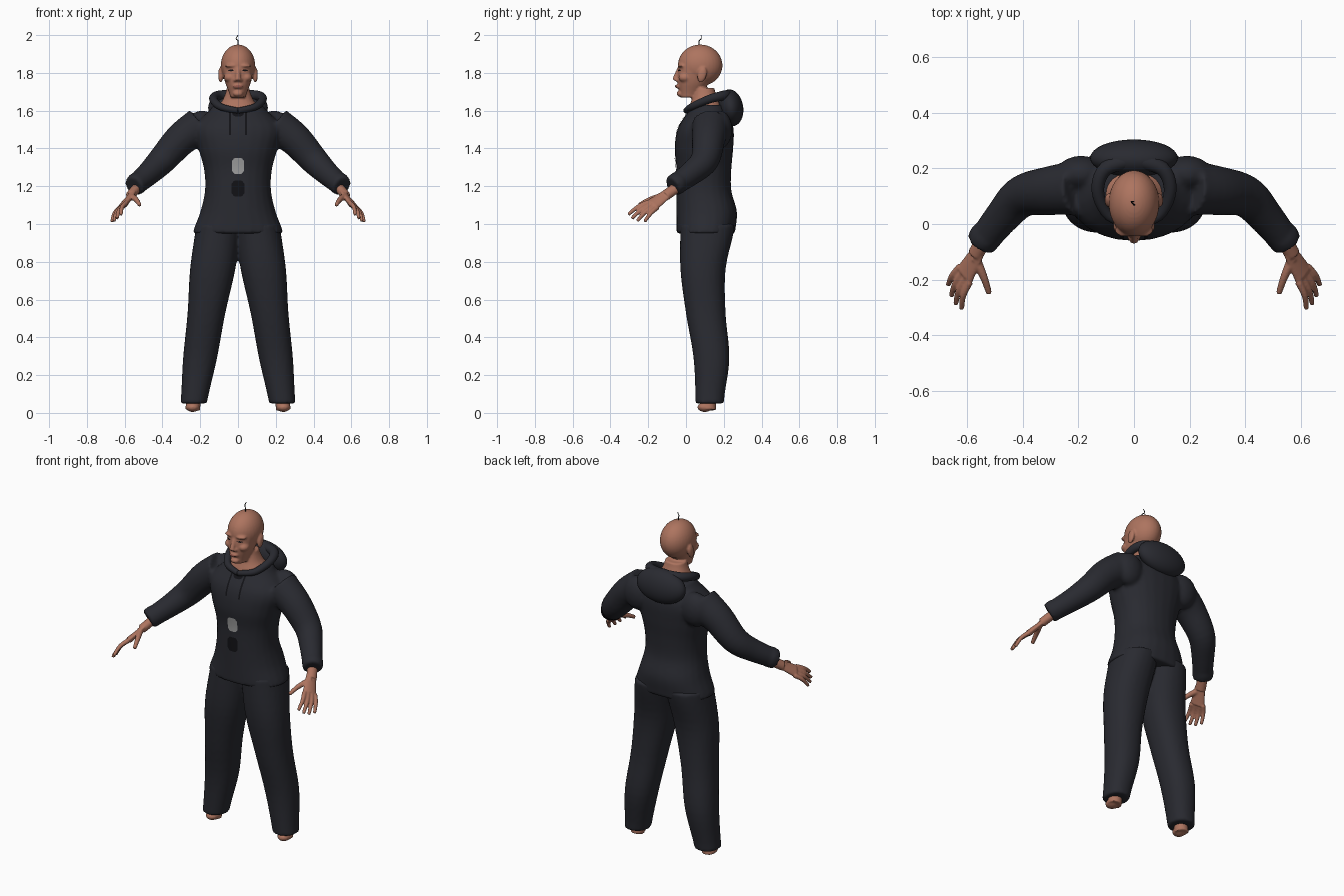
import bpy, bmesh, math
from mathutils import Vector, Matrix

if "Cube" in bpy.data.objects:
    bpy.data.objects.remove(bpy.data.objects["Cube"])


def material(name, *colour):
    mat = bpy.data.materials.new(name)
    mat.use_nodes = True
    mat.diffuse_color = (*colour, 1)
    shader = mat.node_tree.nodes["Principled BSDF"]
    shader.inputs["Base Color"].default_value = (*colour, 1)
    shader.inputs["Roughness"].default_value = .8
    return mat


cloth = material("dark cloth", .022, .023, .03)
skin = material("skin", .42, .175, .115)
lip = material("lip", .3, .1, .075)
black = material("black", .006, .006, .008)
grey = material("grey patch", .35, .35, .35)


def spline(keys, steps=5):
    """Smooth a list of vectors with a Catmull-Rom curve."""
    keys = [Vector(key) for key in keys]
    padded = [keys[0], *keys, keys[-1]]
    curve = []
    for before, start, end, after in zip(padded, keys, keys[1:], padded[3:]):
        leave, arrive = (end - before) / 2, (after - start) / 2
        for step in range(steps):
            t = step / steps
            ease = t * t * (3 - 2 * t)
            curve.append(start.lerp(end, ease) + leave * t * (1 - t) ** 2
                         - arrive * t * t * (1 - t))
    return curve + [keys[-1]]


def bridge(bm, rings, square=1, sides=24):
    """Skin a row of rings, each given as a centre and two half axes."""
    rows = []
    for centre, across, along in rings:
        row = []
        for side in range(sides):
            angle = math.tau * side / sides
            c, s = (math.copysign(abs(wave) ** square, wave)
                    for wave in (math.cos(angle), math.sin(angle)))
            row.append(bm.verts.new(centre + across * c + along * s))
        rows.append(row)
    for low, high in zip(rows, rows[1:]):
        for side in range(sides):
            bm.faces.new((low[side - 1], low[side], high[side], high[side - 1]))
    bm.faces.new(rows[0])
    bm.faces.new(rows[-1])


def stack(bm, bottom, top, widths, fronts, backs, lean=(0, 0)):
    """Body part from evenly spaced level sections; lean moves its centre in x."""
    rings = []
    shape = spline(list(zip(widths, fronts, backs)))
    for i, (width, front, back) in enumerate(shape):
        t = i / (len(shape) - 1)
        centre = Vector((lean[0] + (lean[1] - lean[0]) * t, (front + back) / 2,
                         bottom + (top - bottom) * t))
        rings.append((centre, Vector((width, 0, 0)), Vector((0, (back - front) / 2, 0))))
    bridge(bm, rings, .9)


def tube(bm, path, start, end, across=(0, 0, 1), flat=1):
    """Limb along a path with a radius that tapers from start to end."""
    points = spline(path)
    last = len(points) - 1
    rings = []
    for i, point in enumerate(points):
        heading = (points[min(i + 1, last)] - points[max(i - 1, 0)]).normalized()
        normal = heading.cross(Vector(across)).normalized()
        radius = start + (end - start) * i / last
        rings.append((point, normal.cross(heading) * radius, normal * radius * flat))
    bridge(bm, rings)


def ball(bm, place, scale, tilt=0):
    matrix = (Matrix.Translation(place) @ Matrix.Rotation(tilt, 4, 'X')
              @ Matrix.Diagonal((*scale, 1)))
    bmesh.ops.create_uvsphere(bm, u_segments=32, v_segments=20, radius=1, matrix=matrix)


def mirror(bm):
    """Copy everything built so far to the other side."""
    copy = bmesh.ops.duplicate(bm, geom=bm.verts[:] + bm.edges[:] + bm.faces[:])["geom"]
    verts = [item for item in copy if isinstance(item, bmesh.types.BMVert)]
    bmesh.ops.scale(bm, vec=(-1, 1, 1), verts=verts)


def finish(name, bm, mat, voxel=0, relax=3):
    """Make the object; a voxel size melts overlapping pieces into one surface."""
    bmesh.ops.recalc_face_normals(bm, faces=bm.faces)
    mesh = bpy.data.meshes.new(name)
    bm.to_mesh(mesh)
    bm.free()
    mesh.materials.append(mat)
    mesh.polygons.foreach_set("use_smooth", [True] * len(mesh.polygons))
    part = bpy.data.objects.new(name, mesh)
    bpy.context.collection.objects.link(part)
    if voxel:
        blend = part.modifiers.new("blend", 'REMESH')
        blend.mode, blend.voxel_size, blend.use_smooth_shade = 'VOXEL', voxel, True
        smooth = part.modifiers.new("relax", 'SMOOTH')
        smooth.factor, smooth.iterations = .5, relax
    return part


def plate(name, x, z, width, height, mat, target, corner=2):
    """Thin patch laid on the front of the target; a low corner value cuts its corners."""
    bm = bmesh.new()
    bmesh.ops.create_grid(bm, x_segments=8, y_segments=10, size=1)
    for vert in bm.verts:
        u, v, _ = vert.co
        cut = min(1, corner / max(abs(u) + abs(v), .1))
        vert.co = (x + u * cut * width / 2, -.4, z + v * cut * height / 2)
    lay = finish(name, bm, mat).modifiers.new("lay", 'SHRINKWRAP')
    lay.target, lay.wrap_method, lay.wrap_mode = target, 'PROJECT', 'ABOVE_SURFACE'
    lay.use_project_y, lay.use_positive_direction, lay.offset = True, True, .004


# Jacket: sleeves, cuffs, shoulder blades, body
bm = bmesh.new()
tube(bm, [(.2, .13, 1.52), (.3, .12, 1.45), (.4, .1, 1.34), (.47, .03, 1.27),
          (.55, -.07, 1.2)], .1, .052)
tube(bm, [(.53, -.04, 1.22), (.55, -.07, 1.2)], .06, .056)
ball(bm, (.19, .18, 1.5), (.09, .065, .1))
mirror(bm)
stack(bm, .95, 1.63, widths=(.24, .2, .175, .18, .21, .23, .13),
      fronts=(-.05, -.05, -.05, -.05, -.06, -.04, .03),
      backs=(.26, .27, .24, .24, .25, .25, .21))
jacket = finish("jacket", bm, cloth, .011)

# Collar and folded hood
bm = bmesh.new()
tube(bm, [(0, 0, 1.6), (.09, .03, 1.62), (.13, .12, 1.66), (.1, .2, 1.68), (0, .23, 1.68)],
     .015, .03)
mirror(bm)
finish("collar", bm, cloth)
bm = bmesh.new()
ball(bm, (0, .237, 1.615), (.158, .066, .098), .15)
finish("hood", bm, cloth)

# Trousers
bm = bmesh.new()
stack(bm, .05, 1, widths=(.07, .09, .1, .12, .12), fronts=(.05, .04, 0, -.03, -.03),
      backs=(.2, .23, .21, .21, .26), lean=(.235, .1))
mirror(bm)
finish("trousers", bm, cloth, .011)

# Feet
bm = bmesh.new()
tube(bm, [(.24, .12, .015), (.23, .12, .12)], .04, .035, across=(0, 1, 0))
ball(bm, (.24, .1, .03), (.036, .04, .025))
mirror(bm)
finish("feet", bm, skin, .006)

# Hands: wrist, palm, fingers spread as a fan, thumb
bm = bmesh.new()
across = Vector((.5, .9, -.4)).normalized()
forward = Vector((.04, -.09, -.075))
knuckles = Vector((.607, -.18, 1.1))
tube(bm, [(.53, -.04, 1.2), (.57, -.11, 1.15)], .03, .03, across, .85)
tube(bm, [(.56, -.1, 1.16), knuckles], .03, .044, across, .42)
for finger in (-1.5, -.5, .5, 1.5):
    root = knuckles + across * finger * .023
    tip = knuckles + across * finger * .035 + forward * (1.05 - .06 * finger ** 2)
    bend = (root + tip) / 2 + Vector((.008, 0, .008))
    tube(bm, [root, bend, tip], .014, .009, across)
tube(bm, [(.57, -.12, 1.15), (.54, -.19, 1.13), (.52, -.25, 1.1)], .018, .01, across)
mirror(bm)
finish("hands", bm, skin, .005, 2)

# Head: ears, brows, cheeks and nostrils in pairs
bm = bmesh.new()
ball(bm, (.092, .085, 1.79), (.013, .024, .042), -.25)
ball(bm, (.034, -.022, 1.838), (.035, .024, .01))
ball(bm, (.045, -.005, 1.775), (.03, .035, .025))
ball(bm, (.013, -.048, 1.762), (.011, .013, .009))
mirror(bm)
# Skull, jaw, neck, nose, mouth, chin
ball(bm, (0, .075, 1.84), (.091, .118, .11))
stack(bm, 1.67, 1.84, widths=(.04, .07, .086), fronts=(-.03, -.045, -.04),
      backs=(.06, .13, .17))
stack(bm, 1.6, 1.72, widths=(.12, .08, .06), fronts=(.01, .03, .04), backs=(.2, .17, .15))
tube(bm, [(0, -.034, 1.825), (0, -.06, 1.76)], .011, .015, across=(1, 0, 0))
ball(bm, (0, -.04, 1.728), (.027, .016, .012))
ball(bm, (0, -.032, 1.69), (.026, .018, .016))
head = finish("head", bm, skin, .006)

# Lips and eyes
plate("lips", 0, 1.729, .048, .009, lip, head, corner=1.2)
for side, sign in (("right", -1), ("left", 1)):
    plate(side + "_eye", sign * .036, 1.813, .034, .01, black, head, corner=1.1)
    plate(side + "_drawstring", sign * .043, 1.535, .01, .13, black, jacket)

# Hair wisp
bm = bmesh.new()
tube(bm, [(0, .07, 1.94), (0, .07, 1.97), (-.01, .08, 1.98), (0, .08, 2)], .003, .002,
     across=(1, 0, 0))
finish("hair_wisp", bm, black)

# Jacket front patches
plate("neck_tab", 0, 1.585, .06, .035, black, jacket, corner=1.5)
plate("chest_patch", 0, 1.308, .064, .085, grey, jacket, corner=1.6)
plate("lower_badge", 0, 1.188, .066, .085, black, jacket, corner=1.6)
